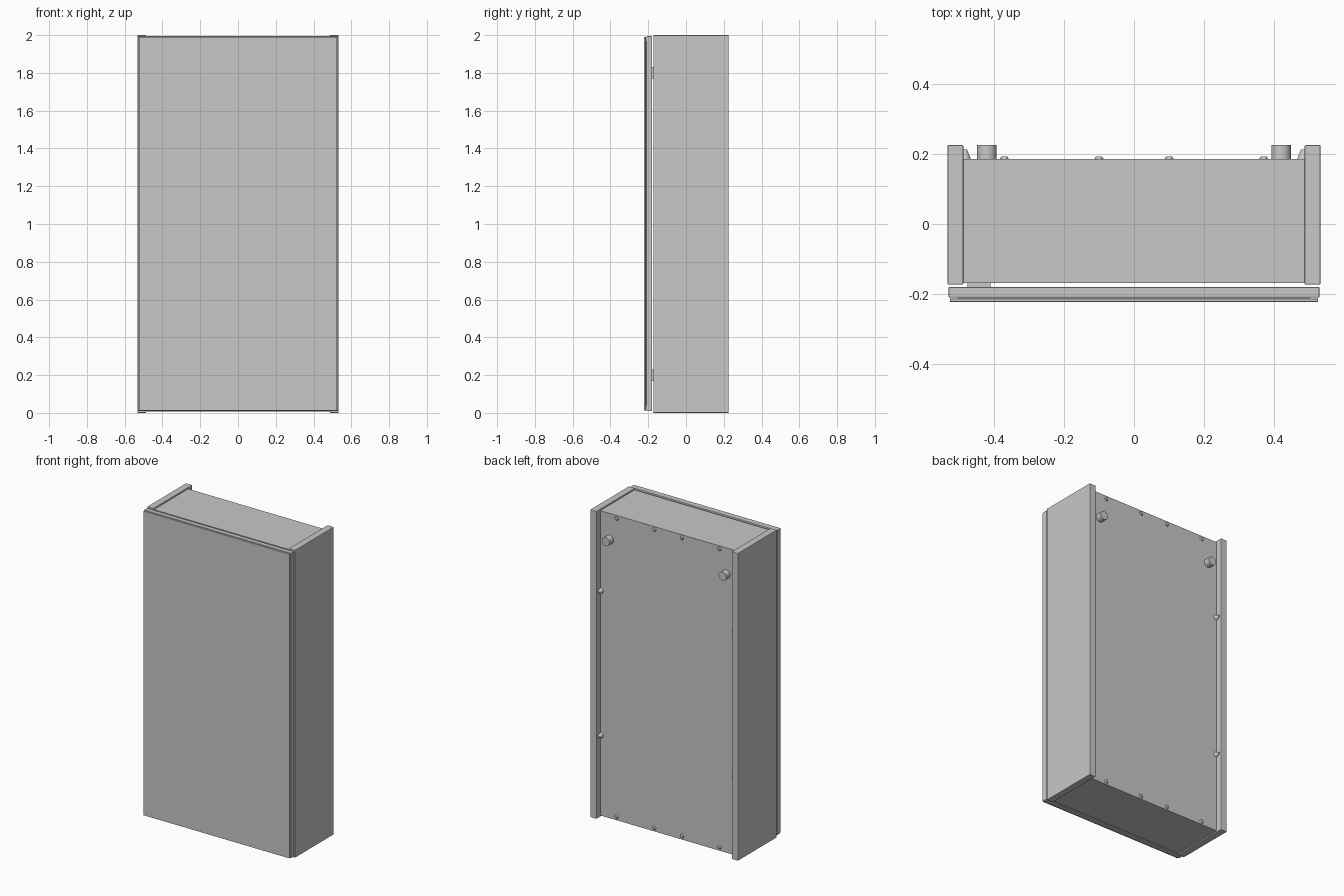
import bpy
import math

if "Cube" in bpy.data.objects:
    bpy.data.objects.remove(bpy.data.objects["Cube"])


def material(name, rgb):
    m = bpy.data.materials.new(name)
    m.diffuse_color = (*rgb, 1)
    m.use_nodes = True
    m.node_tree.nodes["Principled BSDF"].inputs["Base Color"].default_value = m.diffuse_color
    return m


GREY = material("light grey", (0.58, 0.58, 0.565))


def finish(ob, name, bevel=0.0):
    ob.name = name
    ob.data.materials.append(GREY)
    if bevel:
        b = ob.modifiers.new("soft edge", 'BEVEL')
        b.width = bevel
        b.segments = 2
        b.limit_method = 'ANGLE'
    return ob


def box(name, x0, x1, y0, y1, z0, z1, bevel=0.0):
    bpy.ops.mesh.primitive_cube_add(
        size=1, location=((x0 + x1) / 2, (y0 + y1) / 2, (z0 + z1) / 2))
    ob = bpy.context.object
    ob.scale = (abs(x1 - x0), y1 - y0, z1 - z0)
    bpy.ops.object.transform_apply(location=False, rotation=False, scale=True)
    return finish(ob, name, bevel)


def disc(name, x, z, y0, y1, r, sides=32, r_end=None):
    # round part pointing backwards along +y
    bpy.ops.mesh.primitive_cone_add(
        vertices=sides, radius1=r, radius2=r if r_end is None else r_end,
        depth=y1 - y0, location=(x, (y0 + y1) / 2, z),
        rotation=(-math.pi / 2, 0, 0))
    ob = bpy.context.object
    bpy.ops.object.shade_smooth_by_angle()
    return finish(ob, name)


# carcass: two sides, top, bottom and back panel
for s, side in ((-1, "left"), (1, "right")):
    box(side + "_side", *sorted((s * 0.487, s * 0.532)), -0.173, 0.225, 0, 2, 0.003)
box("top_panel", -0.487, 0.487, -0.168, 0.178, 1.948, 1.99)
box("bottom_panel", -0.487, 0.487, -0.168, 0.178, 0.008, 0.05)
box("back_panel", -0.505, 0.505, 0.177, 0.185, 0.008, 1.99)

# door with mirror sheet on the front
box("door", -0.529, 0.529, -0.210, -0.180, 0.010, 1.994, 0.003)
box("mirror", -0.525, 0.525, -0.222, -0.213, 0.013, 1.991, 0.001)
box("mirror_adhesive", -0.50, 0.50, -0.214, -0.209, 0.04, 1.965)

# door hinges
for z in (0.2, 1.8):
    box("hinge_arm", -0.475, -0.410, -0.182, -0.10, z - 0.03, z + 0.03)
    box("hinge_plate", -0.488, -0.470, -0.14, -0.05, z - 0.04, z + 0.04)

# wall hanger barrels
for x in (-0.42, 0.42):
    disc("hanger_barrel", x, 1.82, 0.184, 0.225, 0.028)

# back panel screws along top and bottom
for z in (0.03, 1.97):
    for x in (-0.37, -0.10, 0.10, 0.37):
        disc("back_screw", x, z, 0.184, 0.192, 0.014, 20, 0.009)

# wedge clips holding the back panel at the sides
for x in (-0.483, 0.483):
    for z in (0.53, 1.47):
        disc("back_clip", x, z, 0.184, 0.212, 0.018, 16, 0.007)
